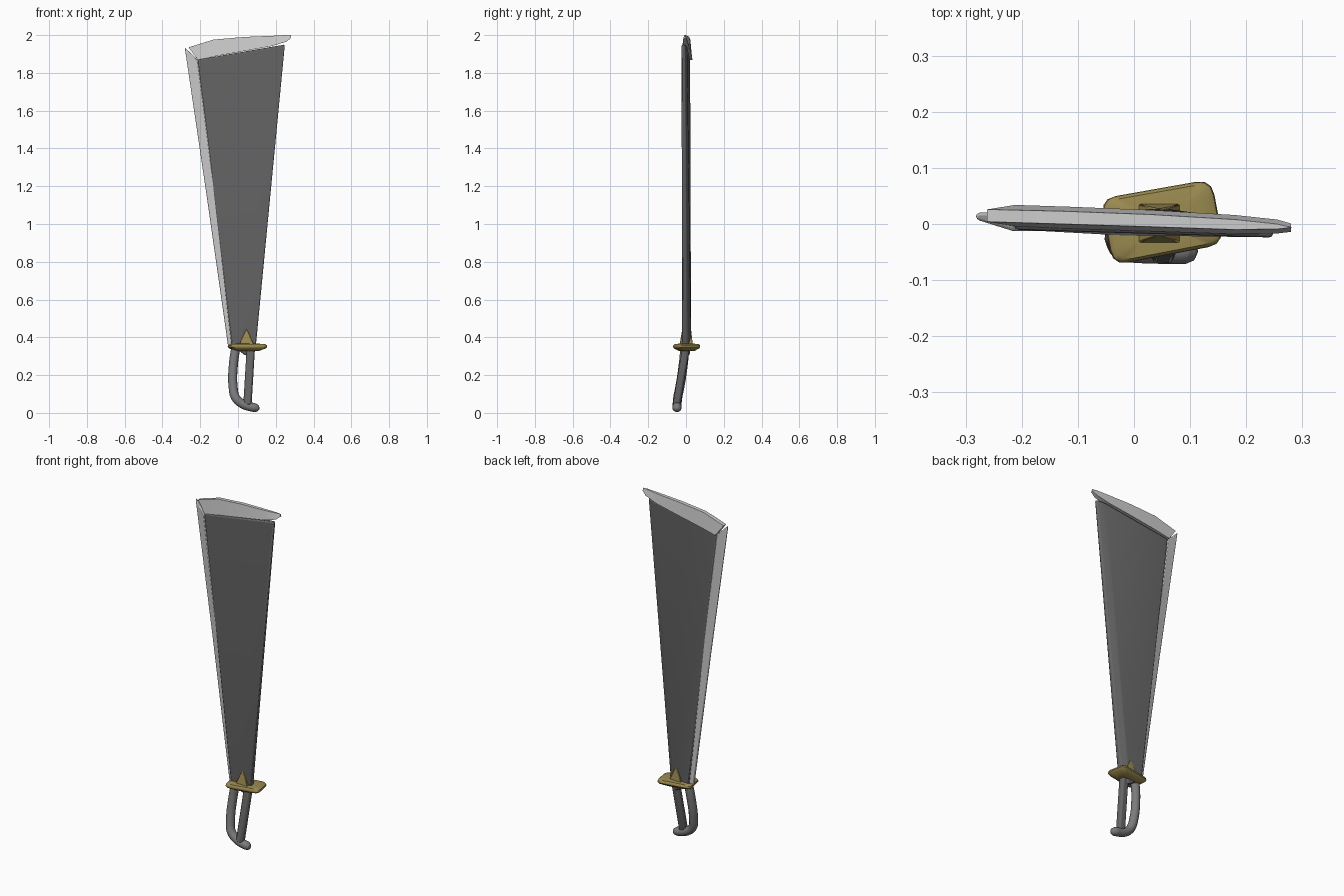
import bpy, bmesh
from mathutils import Vector

if "Cube" in bpy.data.objects:
    bpy.data.objects.remove(bpy.data.objects["Cube"])


def finish(ob, mat=None, bevel=0, segments=2, angle=35):
    if mat:
        ob.data.materials.append(mat)
    bpy.ops.object.select_all(action='DESELECT')
    bpy.context.view_layer.objects.active = ob
    ob.select_set(True)
    if bevel:
        m = ob.modifiers.new("Rounded edges", 'BEVEL')
        m.width, m.segments, m.limit_method = bevel, segments, 'ANGLE'
    bpy.ops.object.shade_smooth_by_angle(angle=angle * 3.14159 / 180)


def loft(name, rings, mat=None, bevel=0, segments=2):
    """Skin matching rings of points and cap both ends."""
    bm = bmesh.new()
    rows = [[bm.verts.new(p) for p in r] for r in rings]
    n = len(rows[0])
    for a, b in zip(rows, rows[1:]):
        for i in range(n):
            j = (i + 1) % n
            bm.faces.new((a[i], a[j], b[j], b[i]))
    bm.faces.new(rows[0])
    bm.faces.new(rows[-1])
    bmesh.ops.recalc_face_normals(bm, faces=bm.faces)
    me = bpy.data.meshes.new(name)
    bm.to_mesh(me)
    bm.free()
    ob = bpy.data.objects.new(name, me)
    bpy.context.collection.objects.link(ob)
    finish(ob, mat, bevel, segments)
    return ob


def tube(name, pts, radius, mat=None):
    """Round bar along a smooth path, with tapered rounded ends."""
    cu = bpy.data.curves.new(name, 'CURVE')
    cu.dimensions, cu.bevel_depth, cu.bevel_resolution = '3D', radius, 4
    cu.use_fill_caps, cu.resolution_u = True, 6
    sp = cu.splines.new('BEZIER')
    d = (Vector(pts[-1]) - Vector(pts[-2])).normalized()
    last = Vector(pts[-1])
    path = [(Vector(p), 1) for p in pts]
    path += [(last + d * radius * .7, .72), (last + d * radius, .15)]
    sp.bezier_points.add(len(path) - 1)
    for bp, (p, r) in zip(sp.bezier_points, path):
        bp.co, bp.radius = p, r
        bp.handle_left_type = bp.handle_right_type = 'AUTO'
    tmp = bpy.data.objects.new(name, cu)
    bpy.context.collection.objects.link(tmp)
    bpy.context.view_layer.update()
    me = bpy.data.meshes.new_from_object(tmp.evaluated_get(bpy.context.evaluated_depsgraph_get()))
    bpy.data.objects.remove(tmp)
    ob = bpy.data.objects.new(name, me)
    bpy.context.collection.objects.link(ob)
    ob.data.materials.clear()
    finish(ob, mat, angle=50)


def material(name, c):
    m = bpy.data.materials.new(name)
    m.diffuse_color = (*c, 1)
    m.use_nodes = True
    m.node_tree.nodes["Principled BSDF"].inputs["Base Color"].default_value = m.diffuse_color
    return m


gold = material("gold", (.33, .26, .08))
dark = material("dark_steel", (.13, .13, .13))
steel = material("steel", (.2, .2, .2))

# Main blade, ending in a short tang under the guard
loft("blade", [
    [(.03, -.01, .31), (.06, -.01, .30), (.06, .01, .30), (.05, .018, .30), (.03, .018, .31)],
    [(-.035, -.02, .36), (.095, -.02, .36), (.095, .008, .36), (.06, .027, .36), (-.035, .024, .36)],
    [(-.213, -.010, 1.87), (.248, -.024, 1.95), (.248, -.006, 1.95), (.2, .006, 1.942), (-.213, .022, 1.87)],
], dark, .006)

# Sharpened strip down the left side
loft("edge_strip", [
    [(-.052, -.006, .35), (-.028, -.017, .35), (-.028, .022, .35), (-.052, .006, .35)],
    [(-.166, .002, 1.15), (-.12, -.015, 1.15), (-.12, .022, 1.15), (-.166, .014, 1.15)],
    [(-.282, .008, 1.935), (-.212, -.014, 1.868), (-.212, .022, 1.868), (-.282, .02, 1.935)],
], None, .005)

# Curved strip along the top; each station is x, top z, bottom z, front y, back y
loft("top_strip", [
    [(x, a, lo), (x + dx, a + .008, hi), (x + dx, b - .008, hi), (x, b, lo)]
    for x, dx, hi, lo, a, b in [
        (-.212, -.05, 1.935, 1.868, -.004, .034), (-.12, -.01, 1.976, 1.888, -.008, .031),
        (.03, 0, 1.99, 1.915, -.013, .025), (.18, 0, 1.996, 1.942, -.018, .016),
        (.255, 0, 2.0, 1.965, -.017, .008), (.28, 0, 2.0, 1.985, -.014, .001)]
], None, .005)

# Lens-shaped skewed guard
corners = [(-.06, .045), (.138, .08), (.16, -.036), (-.038, -.074)]
outline = []
for i, c in enumerate(corners):
    c = Vector(c)
    p, n = Vector(corners[i - 1]), Vector(corners[(i + 1) % 4])
    u, v = c + (p - c).normalized() * .028, c + (n - c).normalized() * .028
    outline += [u * (1 - t) ** 2 + c * 2 * t * (1 - t) + v * t * t for t in (0, .33, .67, 1)]
mid = Vector((.05, .003))
loft("guard", [[(*(mid + (p - mid) * s), z) for p in outline]
               for s, z in [(.55, .327), (.93, .341), (1, .349), (.98, .358), (.9, .364), (.5, .367)]], gold)

# Pointed langets on both faces of the blade
for name, y0, y1, ya in [("front_langet", -.034, -.012, -.02), ("back_langet", .036, .012, .027)]:
    loft(name, [[(x, y, z) for x, y in ((.045 - w, a), (.045 + w, a), (.045 + w, b), (.045 - w, b))]
                for z, w, a, b in [(.36, .039, y0, y1), (.442, .003, ya, y1)]], gold, .002, 1)

# Grip, slanting forward
loft("grip", [[(x + u, y + v, z) for u, v in
               ((-.022, -.01), (-.014, -.02), (.014, -.02), (.022, -.01), (.022, .01), (.014, .02), (-.014, .02), (-.022, .01))]
              for x, y, z in [(.05, -.05, .045), (.068, .0, .345)]], dark, .003)

# Knuckle bow and pommel in one bent bar
tube("knuckle_bow", [(-.012, -.006, .345), (-.024, -.014, .26), (-.026, -.032, .14),
                     (-.012, -.044, .08), (.03, -.047, .044), (.09, -.048, .027)], .024, steel)
